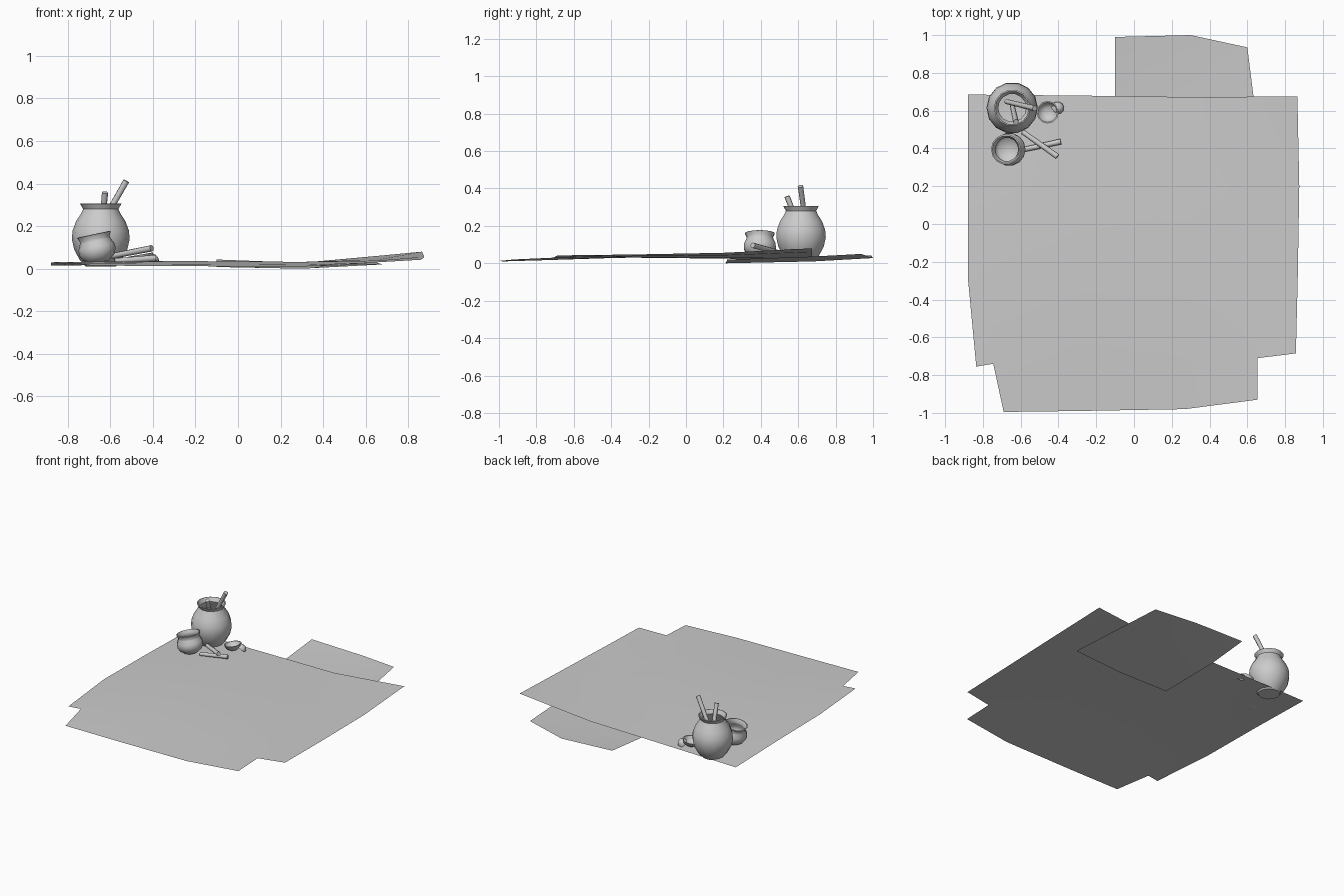
import bpy, bmesh
from math import sin, cos, pi, radians
from mathutils import Vector, Euler

if "Cube" in bpy.data.objects:
    bpy.data.objects.remove(bpy.data.objects["Cube"])


def make_object(name, verts, faces, smooth=True):
    mesh = bpy.data.meshes.new(name)
    mesh.from_pydata(verts, [], faces)
    bm = bmesh.new()
    bm.from_mesh(mesh)
    bmesh.ops.remove_doubles(bm, verts=bm.verts, dist=1e-5)
    bm.to_mesh(mesh)
    bm.free()
    mesh.update()
    ob = bpy.data.objects.new(name, mesh)
    bpy.context.collection.objects.link(ob)
    if smooth:
        bpy.ops.object.select_all(action='DESELECT')
        ob.select_set(True)
        bpy.context.view_layer.objects.active = ob
        bpy.ops.object.shade_smooth_by_angle(angle=radians(45))
    return ob


def lathe(name, profile, loc, rot=(0, 0, 0), sides=14):
    """Turn an (r, z) profile about z."""
    verts = [(r * cos(2 * pi * i / sides), r * sin(2 * pi * i / sides), z)
             for r, z in profile for i in range(sides)]
    faces = [(k * sides + i, k * sides + (i + 1) % sides,
              (k + 1) * sides + (i + 1) % sides, (k + 1) * sides + i)
             for k in range(len(profile) - 1) for i in range(sides)]
    ob = make_object(name, verts, faces)
    ob.location = loc
    ob.rotation_euler = Euler([radians(a) for a in rot])
    return ob


def stick(name, a, b, r1=0.013, r2=0.015):
    """Tapered stick between two points."""
    a, b = Vector(a), Vector(b)
    length = (b - a).length
    ob = lathe(name, [(0, 0), (r1, 0), (r2, length), (0, length)], a, sides=8)
    ob.rotation_euler = (b - a).to_track_quat('Z', 'Y').to_euler()
    return ob


def sheet(name, rows, skip=()):
    """Cloth sheet from rows of points; skip leaves out corner cells."""
    n = len(rows[0])
    verts = [p for row in rows for p in row]
    faces = [(j * n + i, j * n + i + 1, (j + 1) * n + i + 1, (j + 1) * n + i)
             for j in range(len(rows) - 1) for i in range(n - 1)
             if (j, i) not in skip]
    ob = make_object(name, verts, faces)
    bm = bmesh.new()
    bm.from_mesh(ob.data)
    bmesh.ops.delete(bm, geom=[v for v in bm.verts if not v.link_faces], context='VERTS')
    bm.to_mesh(ob.data)
    bm.free()
    return ob


# Large ground mat with two notched front corners
sheet("main_mat", [
    [(-.69, -.995, .015), (-.69, -.995, .015), (-.3, -.99, .012), (.27, -.98, .01), (.655, -.93, .02), (.655, -.93, .02)],
    [(-.835, -.755, .025), (-.745, -.74, .025), (-.3, -.73, .022), (.3, -.71, .018), (.655, -.71, .03), (.857, -.685, .042)],
    [(-.88, -.28, .03), (-.745, -.28, .032), (-.3, -.28, .036), (.3, -.28, .032), (.655, -.28, .038), (.867, -.28, .047)],
    [(-.88, .2, .025), (-.745, .2, .028), (-.3, .2, .03), (.3, .2, .027), (.655, .2, .042), (.875, .2, .056)],
    [(-.88, .685, .014), (-.745, .684, .016), (-.3, .68, .022), (.3, .672, .028), (.655, .674, .06), (.865, .675, .08)],
], skip={(0, 0), (0, 4)})

# Smaller mat tucked under the back edge
sheet("back_mat", [
    [(-.1, .21, .008), (.3, .215, 0), (.68, .22, .02)],
    [(-.1, .68, .012), (.3, .68, .01), (.632, .68, .036)],
    [(-.1, .99, .043), (.3, 1.0, .028), (.6, .935, .05)],
])

# Large pot
lathe("large_pot", [
    (0, 0), (.07, 0), (.098, .03), (.125, .08), (.136, .13), (.132, .17),
    (.115, .215), (.092, .25), (.083, .27), (.097, .295), (.09, .297),
    (.074, .27), (.084, .247), (.108, .21), (.123, .165), (.126, .13),
    (.115, .08), (.08, .025), (0, .015)],
    (-.645, .615, .01))

# Small leaning pot
lathe("small_pot", [
    (0, 0), (.045, 0), (.074, .022), (.088, .05), (.086, .075), (.074, .1),
    (.071, .112), (.081, .133), (.074, .135), (.062, .112), (.065, .1),
    (.077, .075), (.078, .05), (.064, .028), (0, .012)],
    (-.65, .395, .03), (0, -12, 0))

# Sticks standing in the large pot
stick("pot_stick_long", (-.675, .648, .15), (-.525, .612, .412))
stick("pot_stick_short", (-.645, .63, .13), (-.625, .54, .358))

# Sticks lying on the mat
stick("ground_stick_upper", (-.59, .488, .06), (-.405, .357, .096))
stick("ground_stick_lower", (-.58, .395, .036), (-.388, .436, .05))

# Small bowl and overturned cup beside the large pot
shell = [(0, 0), (.03, .002), (.05, .017), (.06, .04), (.053, .04),
         (.043, .021), (.027, .009), (0, .007)]
lathe("little_bowl", shell, (-.45, .592, .027), (0, -10, 0), 12)
cup = [(r * .58, z * .8) for r, z in shell]
lathe("overturned_cup", cup, (-.393, .63, .06), (150, 25, 0), 10)
